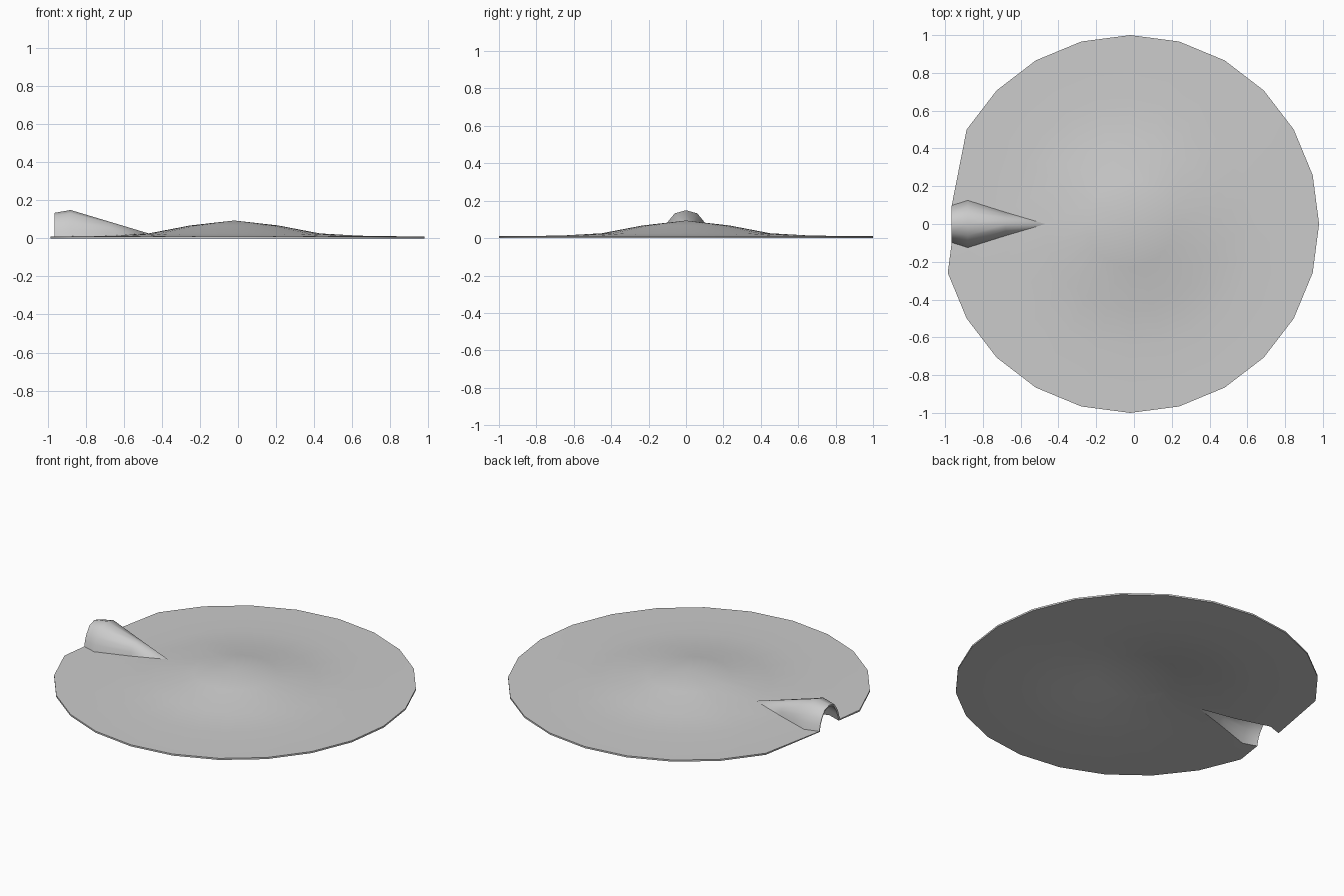
import bpy, bmesh
from math import cos, sin, radians

if "Cube" in bpy.data.objects:
    bpy.data.objects.remove(bpy.data.objects["Cube"])

CX = -0.02
# ring radius, dome height, then the fold: x, half width, extra height
rings = [
    (0.23, 0.068, -0.25, 0.0, 0.0),
    (0.45, 0.026, -0.47, 0.0, 0.0),
    (0.66, 0.014, -0.68, 0.062, 0.075),
    (0.86, 0.011, -0.88, 0.125, 0.138),
    (1.00, 0.010, -0.965, 0.098, 0.124),
]
# arch section of the fold: (fraction of half width, fraction of height)
arch = [(1, 0), (0.92, 0.28), (0.78, 0.55), (0.48, 0.88), (0, 1),
        (-0.48, 0.88), (-0.78, 0.55), (-0.92, 0.28), (-1, 0)]

bm = bmesh.new()
centre = bm.verts.new((CX, 0, 0.094))


def make_ring(r, z, fx, half, rise):
    """One ring of the disc, with the raised fold on the left."""
    pts = [(CX + r * cos(radians(a)), r * sin(radians(a)), z)
           for a in range(0, 151, 15)]
    pts += [(fx, half * w, z + rise * h) for w, h in arch]
    pts += [(CX + r * cos(radians(a)), r * sin(radians(a)), z)
            for a in range(195, 360, 15)]
    return [bm.verts.new(p) for p in pts]


# disc surface with low dome and fold
loops = [make_ring(*r) for r in rings]
n = len(loops[0])
for i in range(n):
    j = (i + 1) % n
    bm.faces.new((centre, loops[0][i], loops[0][j]))
    for a, b in zip(loops, loops[1:]):
        bm.faces.new((a[i], b[i], b[j], a[j]))
bmesh.ops.remove_doubles(bm, verts=bm.verts, dist=0.0005)

me = bpy.data.meshes.new("folded_disc")
bm.to_mesh(me)
bm.free()
disc = bpy.data.objects.new("folded_disc", me)
bpy.context.collection.objects.link(disc)

# thin sheet thickness, downwards
bpy.context.view_layer.objects.active = disc
disc.select_set(True)
mod = disc.modifiers.new("thickness", 'SOLIDIFY')
mod.thickness = 0.01
mod.offset = -1
bpy.ops.object.modifier_apply(modifier=mod.name)
bpy.ops.object.shade_smooth_by_angle(angle=radians(40))
